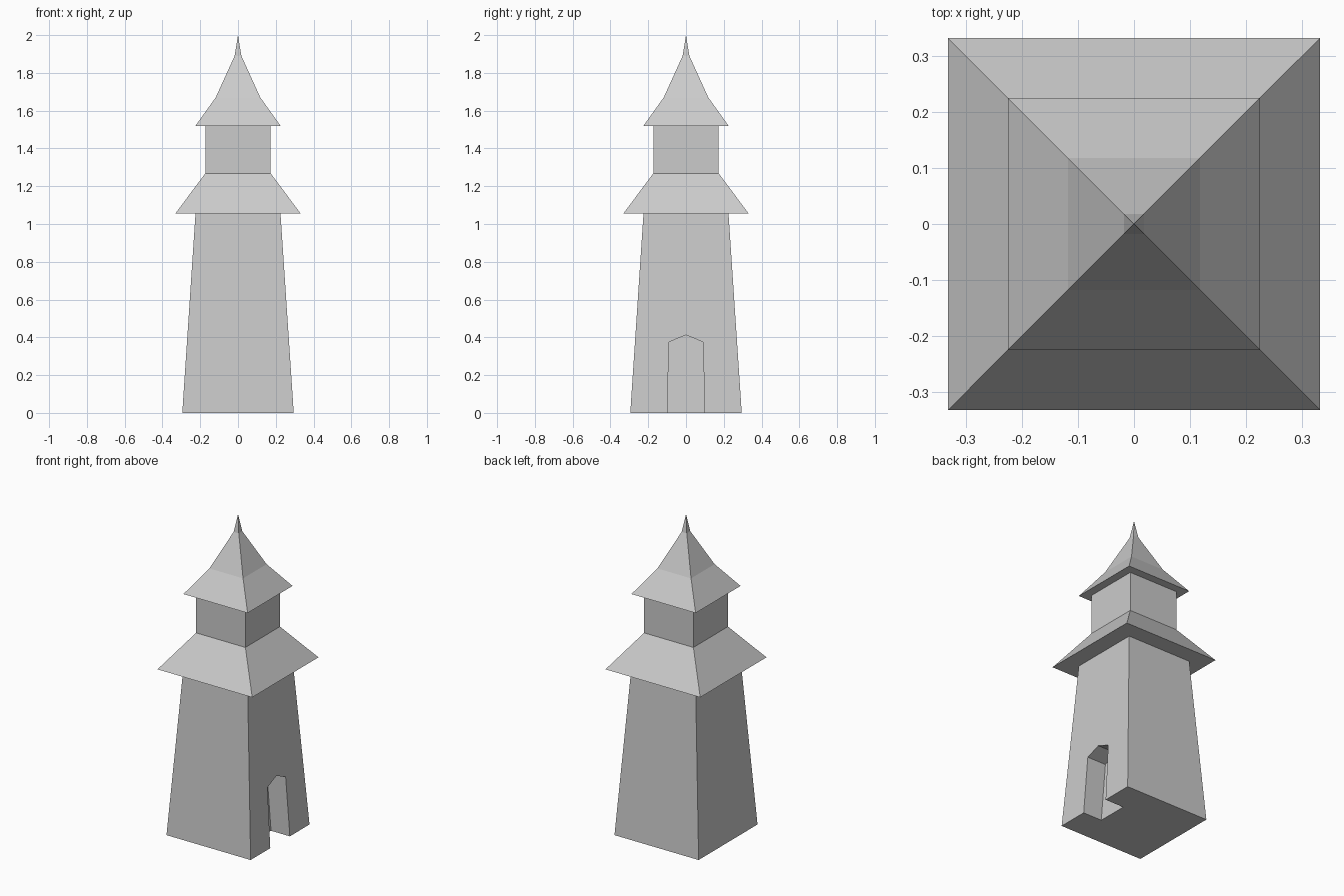
import bpy, bmesh

if "Cube" in bpy.data.objects:
    bpy.data.objects.remove(bpy.data.objects["Cube"])


def make_object(name, bm):
    bmesh.ops.recalc_face_normals(bm, faces=bm.faces)
    mesh = bpy.data.meshes.new(name)
    bm.to_mesh(mesh)
    bm.free()
    obj = bpy.data.objects.new(name, mesh)
    bpy.context.collection.objects.link(obj)
    return obj


def loft(name, rings, tip=None):
    """Join rings of points into a closed solid, optionally ending at a tip."""
    bm = bmesh.new()
    rows = [[bm.verts.new(p) for p in ring] for ring in rings]
    n = len(rows[0])
    for a, b in zip(rows, rows[1:]):
        for i in range(n):
            j = (i + 1) % n
            bm.faces.new((a[i], a[j], b[j], b[i]))
    bm.faces.new(rows[0])
    if tip:
        t = bm.verts.new(tip)
        for i in range(n):
            bm.faces.new((rows[-1][i], rows[-1][(i + 1) % n], t))
    else:
        bm.faces.new(rows[-1])
    return make_object(name, bm)


def square(half, z):
    return [(-half, -half, z), (half, -half, z), (half, half, z), (-half, half, z)]


# Tapered tower body
tower = loft("tower_body", [square(0.295, 0), square(0.225, 1.055)])

# Skirt roof, upper room and flared spire
loft("skirt_roof", [square(0.332, 1.055), square(0.173, 1.268)])
loft("upper_room", [square(0.173, 1.268), square(0.173, 1.52)])
loft("spire_roof", [square(0.225, 1.52), square(0.118, 1.67), square(0.018, 1.89)],
     tip=(0, 0, 2.0))

# Pointed doorway on the +x side; its back wall follows the wall slope
outline = [(-0.099, -0.05), (0.099, -0.05), (0.091, 0.375), (0, 0.412), (-0.091, 0.375)]
slope = 0.07 / 1.055
back = [(0.163 - slope * z, y, z) for y, z in outline]
front = [(0.4, y, z) for y, z in outline]
cutter = loft("doorway_cutter", [back, front])
cutter.hide_render = True
cutter.hide_set(True)
cut = tower.modifiers.new("doorway", 'BOOLEAN')
cut.operation = 'DIFFERENCE'
cut.solver = 'EXACT'
cut.object = cutter
